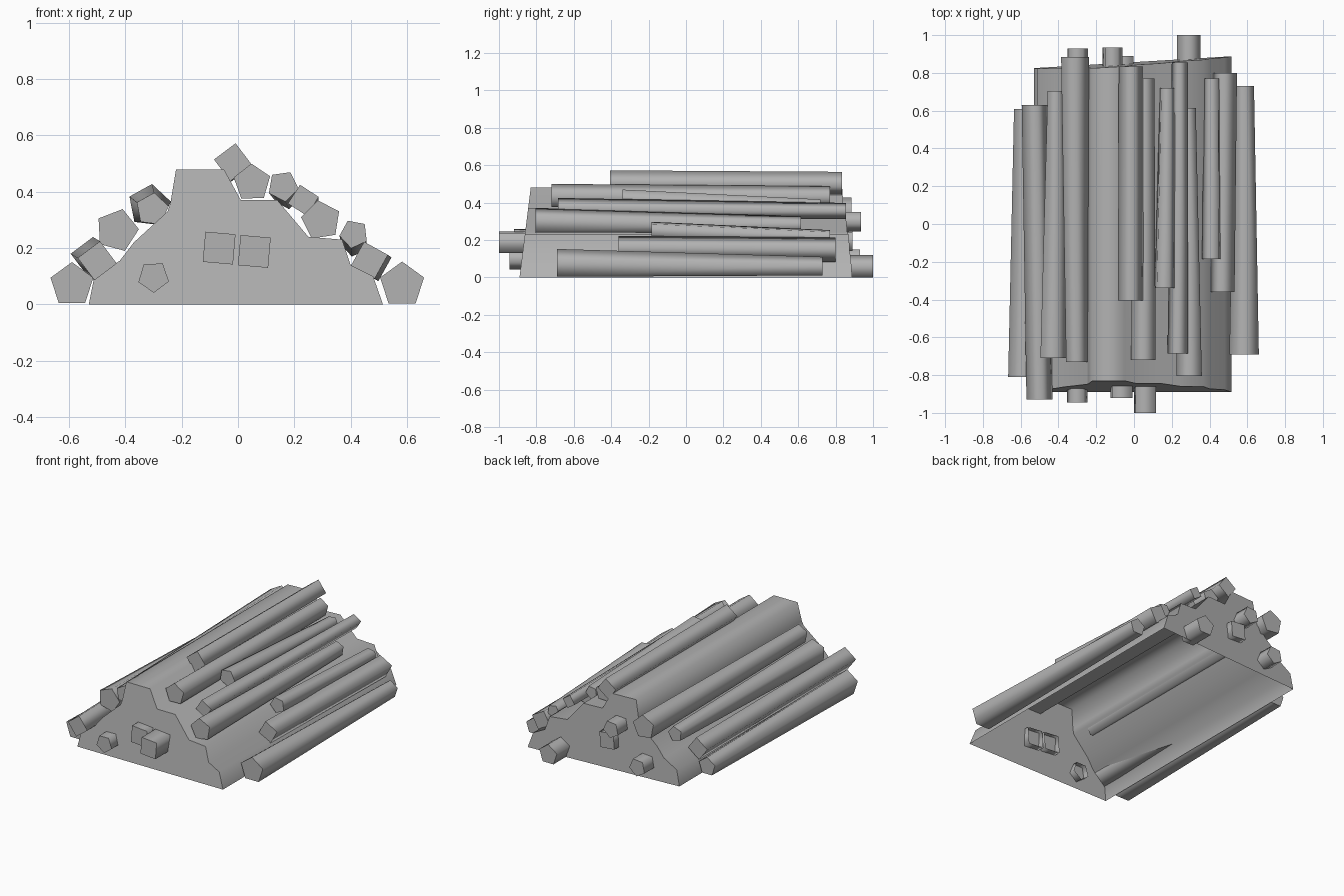
import bpy
import bmesh
import math

default_cube = bpy.data.objects.get("Cube")
if default_cube:
    bpy.data.objects.remove(default_cube, do_unlink=True)

# One plain grey for the whole pile
grey = bpy.data.materials.new("plain_grey")
grey.use_nodes = True
colour = (0.45, 0.45, 0.45, 1)
grey.diffuse_color = colour
grey.node_tree.nodes["Principled BSDF"].inputs["Base Color"].default_value = colour


def loft(name, front_points, back_points, cap_front=True, cap_back=True, closed=True):
    """Join two matching outlines with smooth sides and crisp flat ends."""
    bm = bmesh.new()
    front = [bm.verts.new(point) for point in front_points]
    back = [bm.verts.new(point) for point in back_points]
    count = len(front)
    for i in range(count if closed else count - 1):
        j = (i + 1) % count
        side = bm.faces.new((front[i], front[j], back[j], back[i]))
        side.smooth = True
    if cap_front:
        bm.faces.new(front[::-1])
    if cap_back:
        bm.faces.new(back)
    bmesh.ops.recalc_face_normals(bm, faces=bm.faces)
    # Keep the rim of each end sharp
    for ring in (front, back):
        members = set(ring)
        for edge in bm.edges:
            if edge.verts[0] in members and edge.verts[1] in members:
                edge.smooth = False
    mesh = bpy.data.meshes.new(name)
    bm.to_mesh(mesh)
    bm.free()
    mesh.materials.append(grey)
    obj = bpy.data.objects.new(name, mesh)
    bpy.context.collection.objects.link(obj)
    return obj


def ring(sides, turn, x, y, z, radius):
    """Regular polygon standing upright, facing along the pile."""
    angles = [math.radians(turn + i * 360 / sides) for i in range(sides)]
    return [(x + radius * math.cos(a), y, z + radius * math.sin(a)) for a in angles]


def log(name, sides, turn, front, back):
    """Tapered log between two ends, each given as x, y, z, radius."""
    loft(name, ring(sides, turn, *front), ring(sides, turn, *back))


def stub(name, sides, turn, x, z, radius, outer, inner):
    """Short log end poking through an end wall, left open on the inside."""
    ends = sorted((outer, inner))
    outlines = [ring(sides, turn, x, y, z, radius) for y in ends]
    loft(name, *outlines, cap_front=outer < inner, cap_back=outer > inner)


# Hollow mound with sloping end walls and an open underside
profile = [(-.53, 0), (-.51, .1), (-.42, .155), (-.37, .22), (-.25, .33), (-.24, .36),
           (-.22, .48), (-.05, .48), (.01, .37), (.14, .37), (.25, .24), (.37, .23),
           (.4, .14), (.48, .1), (.515, 0)]
loft("mound",
     [(x, -.89 + .125 * z, z) for x, z in profile],
     [(x, .857 + .06 * x - .04 * z, z) for x, z in profile],
     closed=False)

# Logs on the right flank, from the ground up
log("right_ground_log", 5, 90, (-.59, -.81, .07, .08), (-.578, .61, .06, .06))
log("right_low_log", 4, 82, (-.5, -.93, .155, .07), (-.525, .63, .17, .07))
log("right_middle_log", 5, 75, (-.43, -.71, .263, .078), (-.415, .705, .262, .05))
log("right_upper_log", 5, 83, (-.305, -.73, .337, .06), (-.315, .885, .35, .078))

# Logs at the crest and down the left flank
log("crest_log", 4, 82, (-.018, -.405, .505, .068), (-.016, .835, .5, .065))
log("left_top_log", 5, 92, (.05, -.72, .432, .068), (.055, .77, .43, .057))
log("left_upper_log", 5, 62, (.16, -.34, .42, .056), (.175, .72, .38, .042))
log("left_shoulder_log", 4, 12, (.232, -.685, .37, .056), (.243, .855, .355, .044))
log("left_middle_log", 5, 99, (.295, -.805, .298, .072), (.285, .615, .28, .047))
log("left_thin_log", 5, 43, (.412, -.185, .25, .052), (.413, .77, .213, .044))
log("left_low_log", 4, 16, (.467, -.36, .157, .068), (.48, .8, .148, .068))
log("left_ground_log", 5, 90, (.583, -.69, .07, .082), (.583, .73, .055, .055))

# Log ends showing in the front wall
stub("front_stub_left", 4, 40, .058, .188, .076, -1, -.83)
stub("front_stub_middle", 4, 40, -.067, .2, .076, -.92, -.83)
stub("front_stub_right", 5, 55, -.3, .098, .057, -.945, -.84)

# Log ends showing in the back wall
stub("back_stub_left", 5, 90, .29, .054, .066, 1, .84)
stub("back_stub_upper", 5, 60, -.115, .3, .056, .935, .8)
stub("back_stub_middle", 4, 40, -.055, .195, .07, .89, .8)
stub("back_stub_right", 5, 60, -.3, .1, .058, .93, .79)
